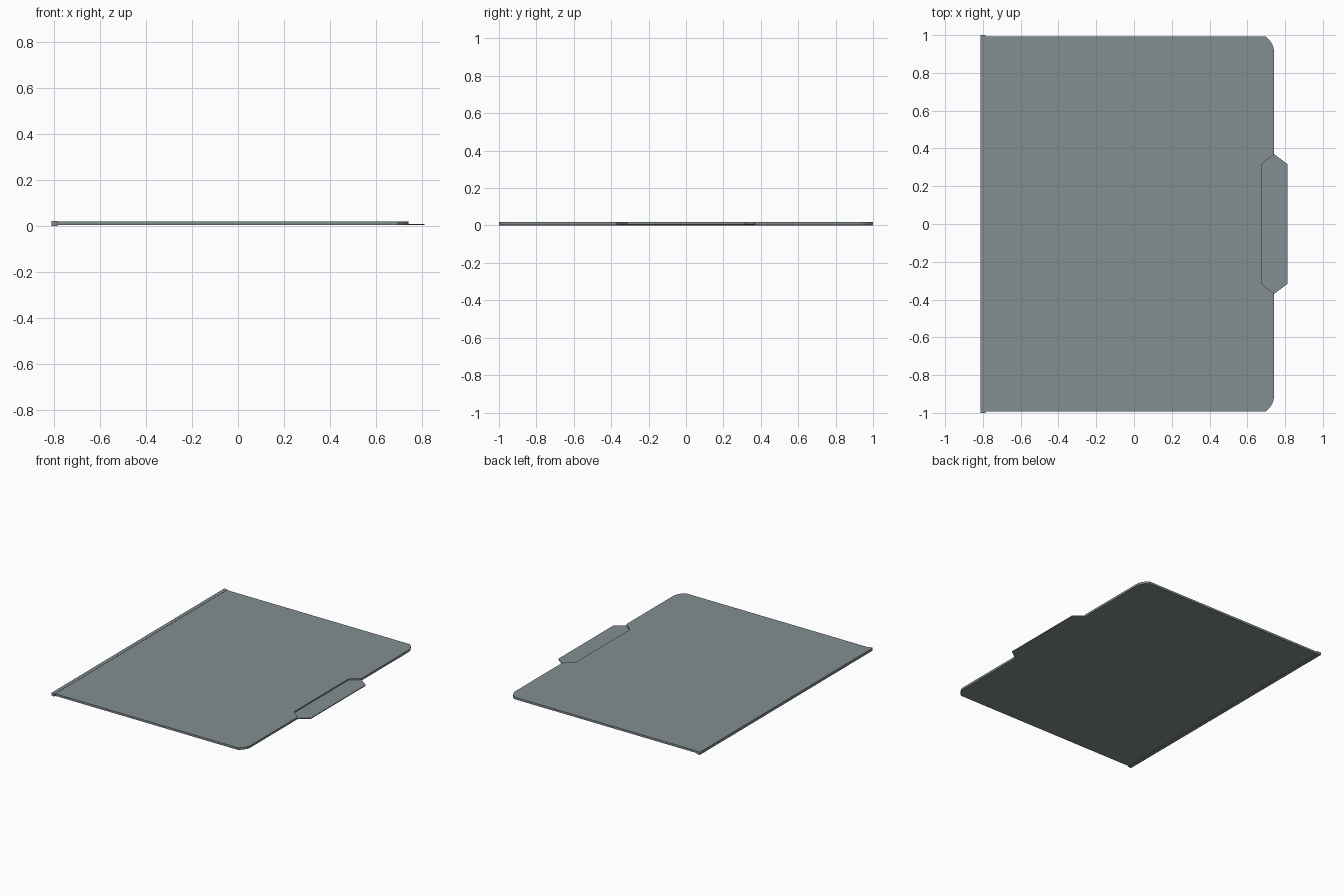
import bpy, bmesh

if "Cube" in bpy.data.objects:
    bpy.data.objects.remove(bpy.data.objects["Cube"])

# Slate grey card
card = bpy.data.materials.new("slate_card")
card.diffuse_color = (0.225, 0.267, 0.285, 1)
card.use_nodes = True
card.node_tree.nodes["Principled BSDF"].inputs["Base Color"].default_value = card.diffuse_color


def slab(name, outline, z0, z1):
    """Extrude a flat outline (x, y) from z0 up to z1."""
    bm = bmesh.new()
    face = bm.faces.new([bm.verts.new((x, y, z0)) for x, y in outline])
    top = bmesh.ops.extrude_face_region(bm, geom=[face])["geom"]
    bmesh.ops.translate(bm, vec=(0, 0, z1 - z0),
                        verts=[v for v in top if isinstance(v, bmesh.types.BMVert)])
    bmesh.ops.recalc_face_normals(bm, faces=bm.faces)
    mesh = bpy.data.meshes.new(name)
    bm.to_mesh(mesh)
    bm.free()
    mesh.materials.append(card)
    obj = bpy.data.objects.new(name, mesh)
    bpy.context.collection.objects.link(obj)
    return obj


def mirrored(half):
    """Complete an outline given for y < 0."""
    return half + [(x, -y) for x, y in reversed(half)]


# Shared panel edge with clipped round corner
LEFT, EDGE = -0.80, 0.742
corner = [(LEFT, -0.993), (0.697, -0.993), (0.72, -0.97), (0.735, -0.945), (EDGE, -0.92)]

# Back panel carries the tab, front panel has the matching notch
slab("back_panel", mirrored(corner + [(EDGE, -0.37), (0.812, -0.317)]), 0.003, 0.009)
slab("front_panel", mirrored(corner + [(EDGE, -0.37), (0.675, -0.315)]), 0.009, 0.0185)

# Folded spine along the left edge
slab("spine", mirrored([(-0.812, -1.0), (-0.785, -1.0)]), 0.0, 0.02)
